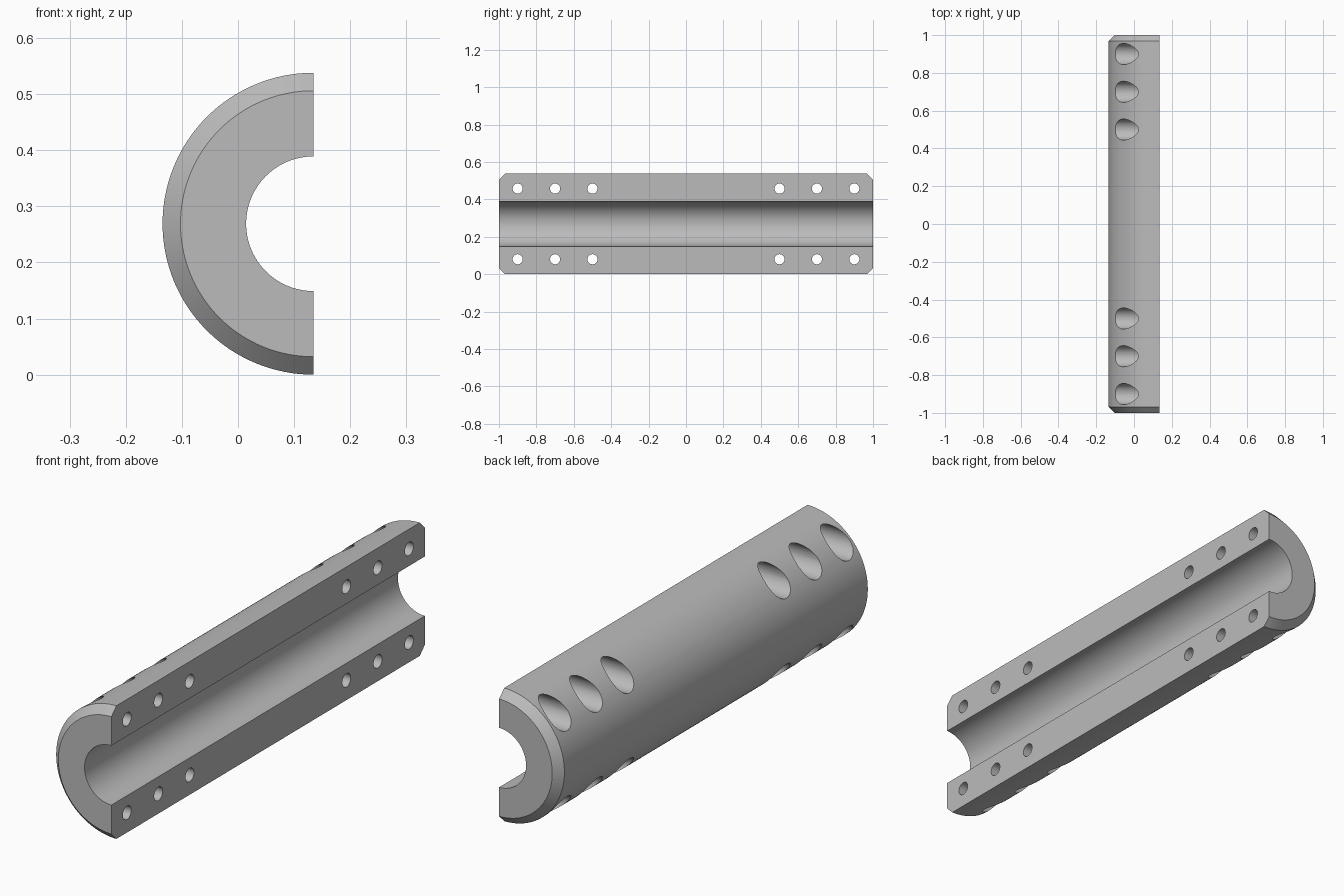
import bpy, bmesh, math
from mathutils import Matrix, Vector

cube = bpy.data.objects.get("Cube")
if cube:
    bpy.data.objects.remove(cube, do_unlink=True)

OUTER, INNER, CHAMFER = 0.269, 0.12, 0.032
FACE_X, AXIS_Z = 0.1345, 0.269      # split plane and bore axis
BOLT_OFFSET = 0.189                 # bolt rows above and below the axis
BOLT_Y = (0.5, 0.7, 0.9)

gray = bpy.data.materials.new("gray metal")
gray.use_nodes = True
color = (0.5, 0.5, 0.5, 1)
gray.diffuse_color = color
gray.node_tree.nodes["Principled BSDF"].inputs["Base Color"].default_value = color


def to_object(bm, name):
    bmesh.ops.recalc_face_normals(bm, faces=bm.faces[:])
    mesh = bpy.data.meshes.new(name)
    bm.to_mesh(mesh)
    bm.free()
    obj = bpy.data.objects.new(name, mesh)
    bpy.context.collection.objects.link(obj)
    mesh.materials.append(gray)
    return obj


# Half sleeve: chamfered wall section swept half a turn about the bore axis
bm = bmesh.new()
section = [(INNER, -1), (OUTER - CHAMFER, -1), (OUTER, -1 + CHAMFER),
           (OUTER, 1 - CHAMFER), (OUTER - CHAMFER, 1), (INNER, 1)]
verts = [bm.verts.new((FACE_X, y, AXIS_Z + r)) for r, y in section]
edges = [bm.edges.new((verts[i - 1], verts[i])) for i in range(len(verts))]
bmesh.ops.spin(bm, geom=verts + edges, cent=(FACE_X, 0, AXIS_Z), axis=(0, -1, 0),
               angle=math.pi, steps=64, use_duplicate=False)
bmesh.ops.holes_fill(bm, edges=[e for e in bm.edges if e.is_boundary], sides=0)
sleeve = to_object(bm, "half_sleeve")

# Make sure the sweep lies on the -x side of the split plane
if min(v.co.x for v in sleeve.data.vertices) > FACE_X - 0.1:
    sleeve.data.transform(Matrix.Translation((2 * FACE_X, 0, 0)) @ Matrix.Scale(-1, 4, Vector((1, 0, 0))))
    sleeve.data.flip_normals()


def drill(name, radius, x0, x1):
    """Cut all twelve bolt positions with cylinders along x."""
    bm = bmesh.new()
    for side in (-1, 1):
        for row in (-1, 1):
            for y in BOLT_Y:
                place = (Matrix.Translation(((x0 + x1) / 2, side * y, AXIS_Z + row * BOLT_OFFSET))
                         @ Matrix.Rotation(math.pi / 2, 4, 'Y'))
                bmesh.ops.create_cone(bm, cap_ends=True, segments=40, radius1=radius,
                                      radius2=radius, depth=x1 - x0, matrix=place)
    cutter = to_object(bm, name)
    cutter.hide_render = True
    mod = sleeve.modifiers.new(name, 'BOOLEAN')
    mod.object, mod.operation, mod.solver = cutter, 'DIFFERENCE', 'EXACT'
    bpy.ops.object.select_all(action='DESELECT')
    bpy.context.view_layer.objects.active = sleeve
    sleeve.select_set(True)
    bpy.ops.object.modifier_apply(modifier=mod.name)
    bpy.data.objects.remove(cutter, do_unlink=True)


# Counterbores for the bolt heads, then the through holes
drill("counterbore_cutter", 0.056, -0.3, 0.075)
drill("bolt_hole_cutter", 0.027, -0.3, 0.3)

# Smooth curved walls, sharp machined edges
bpy.ops.object.shade_smooth_by_angle(angle=math.radians(25))
